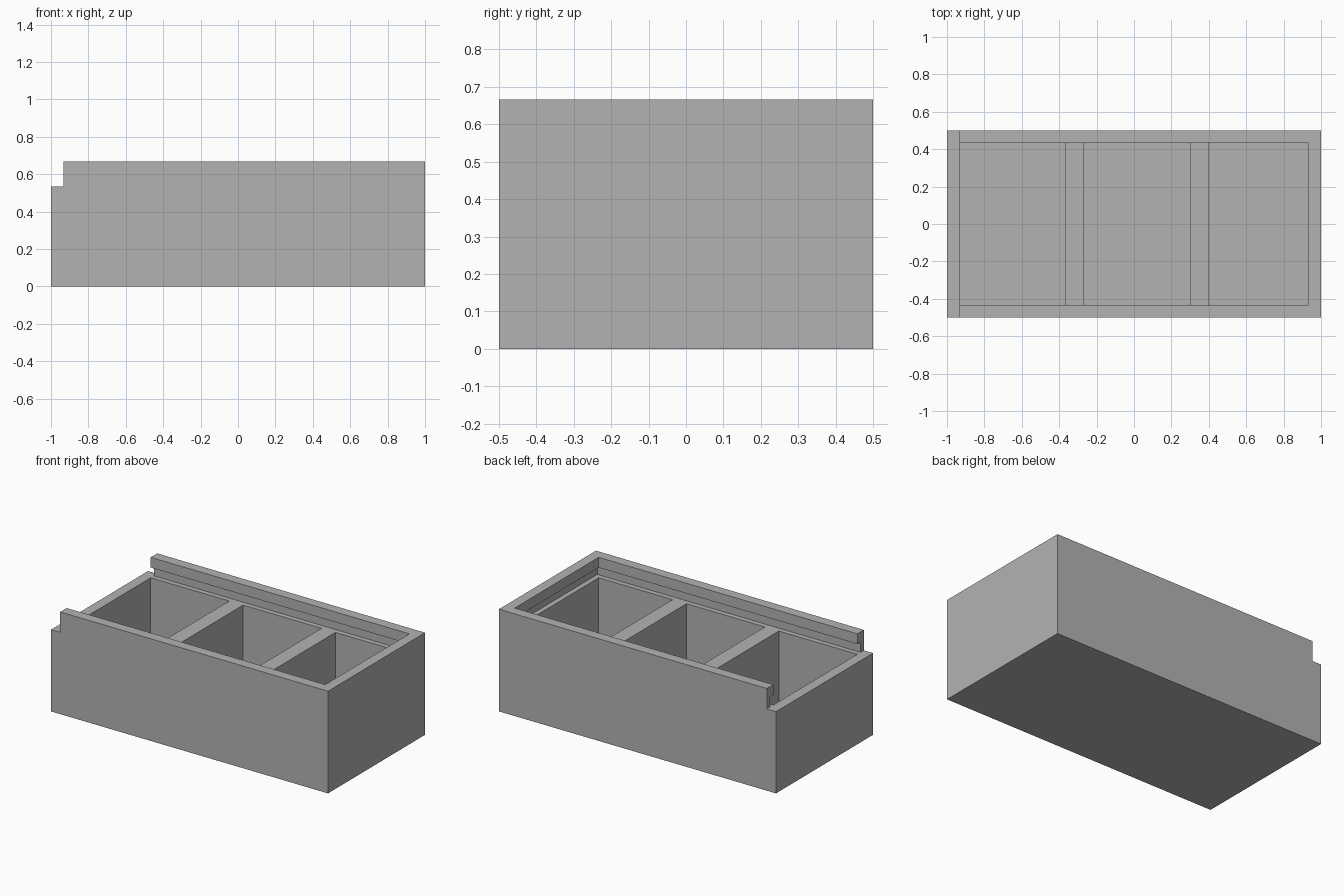
import bpy

cube = bpy.data.objects.get("Cube")
if cube:
    bpy.data.objects.remove(cube, do_unlink=True)

U = 1 / 15                      # wall thickness, the design module
HEIGHT = 10 * U
LEDGE = 8 * U                   # top of dividers and low end wall

grey = bpy.data.materials.new("plain grey")
grey.use_nodes = True
colour = (0.45, 0.45, 0.45, 1)
grey.diffuse_color = colour
grey.node_tree.nodes["Principled BSDF"].inputs["Base Color"].default_value = colour


def block(name, x, y, z):
    """Box from x range, half depth y, and z range."""
    bpy.ops.mesh.primitive_cube_add(size=1)
    ob = bpy.context.object
    ob.name = ob.data.name = name
    for v in ob.data.vertices:
        v.co = (x[v.co.x > 0], y if v.co.y > 0 else -y, z[v.co.z > 0])
    ob.data.materials.append(grey)
    return ob


def carve(target, cutter):
    """Subtract the cutter from the target and discard it."""
    mod = target.modifiers.new(cutter.name, "BOOLEAN")
    mod.operation = "DIFFERENCE"
    mod.solver = "EXACT"
    mod.object = cutter
    bpy.context.view_layer.objects.active = target
    bpy.ops.object.modifier_apply(modifier=mod.name)
    bpy.data.objects.remove(cutter, do_unlink=True)


box = block("divided_box", (-1, 1), 0.5, (0, HEIGHT))
inner = 6.5 * U
above = HEIGHT + U

# Three compartments, leaving the floor and two dividers
for left, right in ((-14, -5.5), (-4, 4.5), (6, 14)):
    carve(box, block("compartment", (left * U, right * U), inner,
                     (U, LEDGE + U / 2)))

# Groove for a sliding lid, undercutting the rim on three sides
carve(box, block("lid_groove", (-1 - U, 14.5 * U), inner + U / 2,
                 (LEDGE, LEDGE + U)))

# Opening between the rim lips
carve(box, block("rim_opening", (-1 - U, 14 * U), inner,
                 (LEDGE + U / 2, above)))

# Lowered end where the lid slides in
carve(box, block("lid_entry", (-1 - U, -14 * U), 0.6, (LEDGE, above)))
